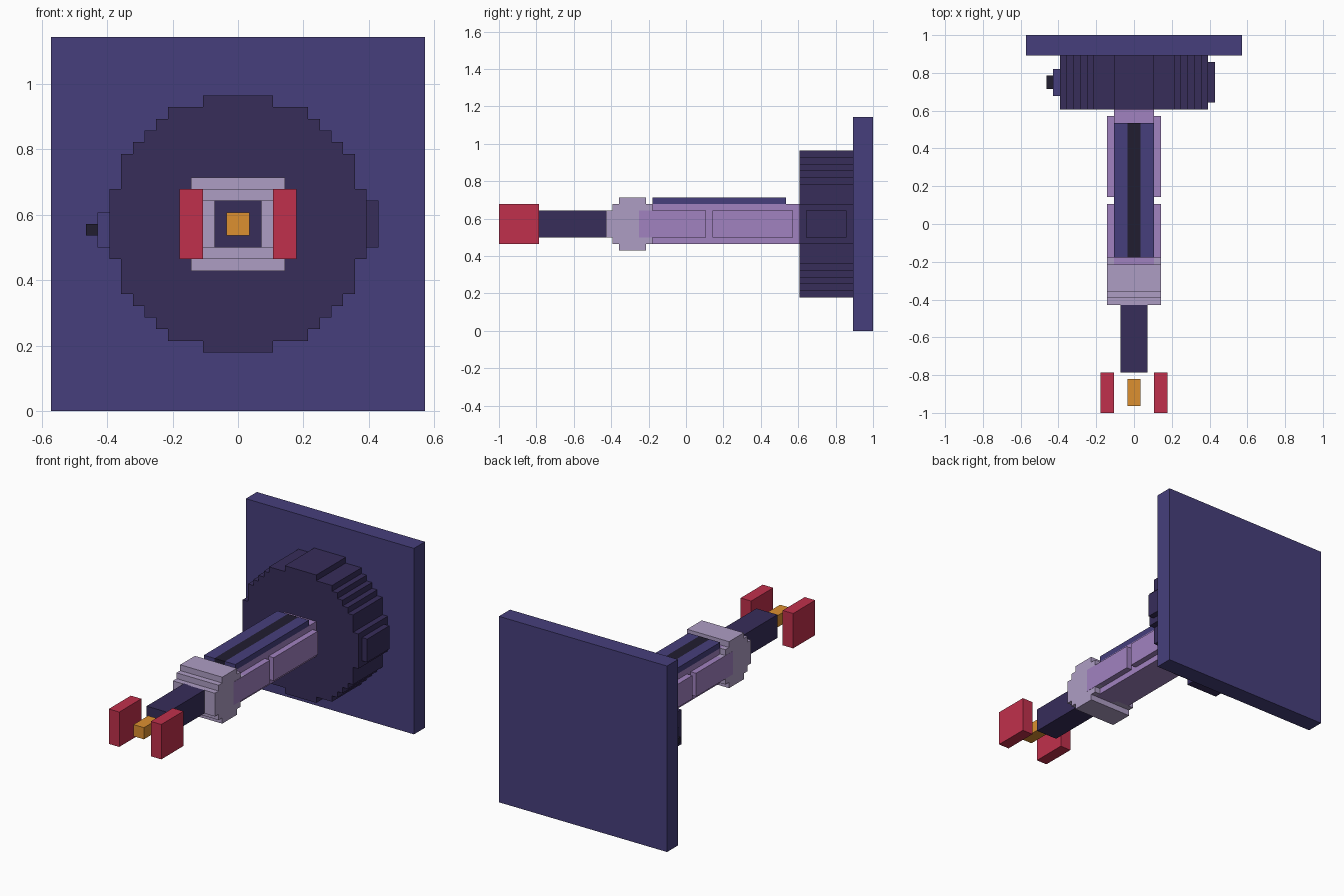
import bpy, bmesh
from mathutils import Vector

if "Cube" in bpy.data.objects:
    bpy.data.objects.remove(bpy.data.objects["Cube"])

U = 1 / 28                      # block size: every part sits on this grid
CZ = 16                         # height of the arm axis, in blocks


def colour(name, hexa):
    def lin(c):
        return c / 12.92 if c <= 0.04045 else ((c + 0.055) / 1.055) ** 2.4
    m = bpy.data.materials.new(name)
    m.diffuse_color = [lin(int(hexa[i:i + 2], 16) / 255) for i in (0, 2, 4)] + [1]
    m.use_nodes = True
    m.node_tree.nodes["Principled BSDF"].inputs["Base Color"].default_value = m.diffuse_color
    return m


INDIGO = colour("indigo", "463F7C")
DARK = colour("dark_violet", "372D5A")
BLACK = colour("near_black", "211D30")
LILAC = colour("lilac", "AE9DC4")
PURPLE = colour("purple", "A182C0")
RED = colour("red", "C0304C")
ORANGE = colour("orange", "DC9030")


def finish(name, bm, mat):
    bmesh.ops.recalc_face_normals(bm, faces=bm.faces)
    me = bpy.data.meshes.new(name)
    bm.to_mesh(me)
    bm.free()
    me.materials.append(mat)
    ob = bpy.data.objects.new(name, me)
    bpy.context.collection.objects.link(ob)
    return ob


def box(name, mat, x, y, z):
    """Box from block ranges; z is measured from the arm axis."""
    bm = bmesh.new()
    bmesh.ops.create_cube(bm, size=1)
    for v in bm.verts:
        v.co = Vector((x[v.co.x > 0], y[v.co.y > 0], z[v.co.z > 0] + CZ)) * U
    return finish(name, bm, mat)


def stepped_disc(name, mat, steps, place, depth):
    """Blocky circle from (half width, half height) steps, extruded along depth."""
    quarter = []
    for i, (w, h) in enumerate(steps):
        quarter.append((w, h))
        if i + 1 < len(steps):
            quarter.append((w, steps[i + 1][1]))
    ring = (quarter + [(a, -b) for a, b in reversed(quarter)]
            + [(-a, -b) for a, b in quarter] + [(-a, b) for a, b in reversed(quarter)])
    bm = bmesh.new()
    face = bm.faces.new([bm.verts.new(place(a, b) * U) for a, b in ring])
    ext = bmesh.ops.extrude_face_region(bm, geom=[face])
    bmesh.ops.translate(bm, vec=Vector(depth) * U,
                        verts=[g for g in ext["geom"] if isinstance(g, bmesh.types.BMVert)])
    return finish(name, bm, mat)


# Wall plate and round shoulder drum
box("wall_plate", INDIGO, (-16, 16), (25, 28), (-16, 16))
stepped_disc("shoulder_drum", DARK, [(3, 11), (6, 10), (7, 9), (8, 8), (9, 7), (10, 6), (11, 3)],
             lambda a, b: Vector((a, 17, b + CZ)), (0, 8, 0))

# Drum side fittings
box("drum_side_cover", DARK, (11, 12), (18, 24), (-2, 2))
box("drum_port", INDIGO, (-12, -11), (19, 23), (-2, 1))
box("drum_knob", BLACK, (-13, -12), (20, 22), (-1, 0))

# Upper arm with top rails and central strip
box("upper_arm", PURPLE, (-3, 3), (-6, 17), (-3, 3))
box("arm_strip", BLACK, (-1, 1), (-5, 15), (3, 4))
for side, s in (("left", -1), ("right", 1)):
    def mx(a, b):
        return tuple(sorted((a * s, b * s)))
    box("arm_rail_" + side, INDIGO, mx(1, 3), (-5, 15), (3, 4))
    box("rear_panel_" + side, PURPLE, mx(3, 4), (4, 16), (-2, 2))
    box("front_panel_" + side, PURPLE, mx(3, 4.03), (-7, 3), (-2, 2))
    # Gripper jaws
    box("jaw_" + side, RED, mx(3, 5), (-28, -22), (-3, 3))

# Elbow joint: a blocky cylinder lying across the arm
stepped_disc("elbow_joint", LILAC, [(2, 4), (3, 3), (4, 2)],
             lambda a, b: Vector((-4, a - 8, b + CZ)), (8, 0, 0))

# Forearm and tool core between the jaws
box("forearm", DARK, (-2, 2), (-22, -11), (-2, 2))
box("tool_core", ORANGE, (-1, 1), (-27, -23), (-1, 1))
